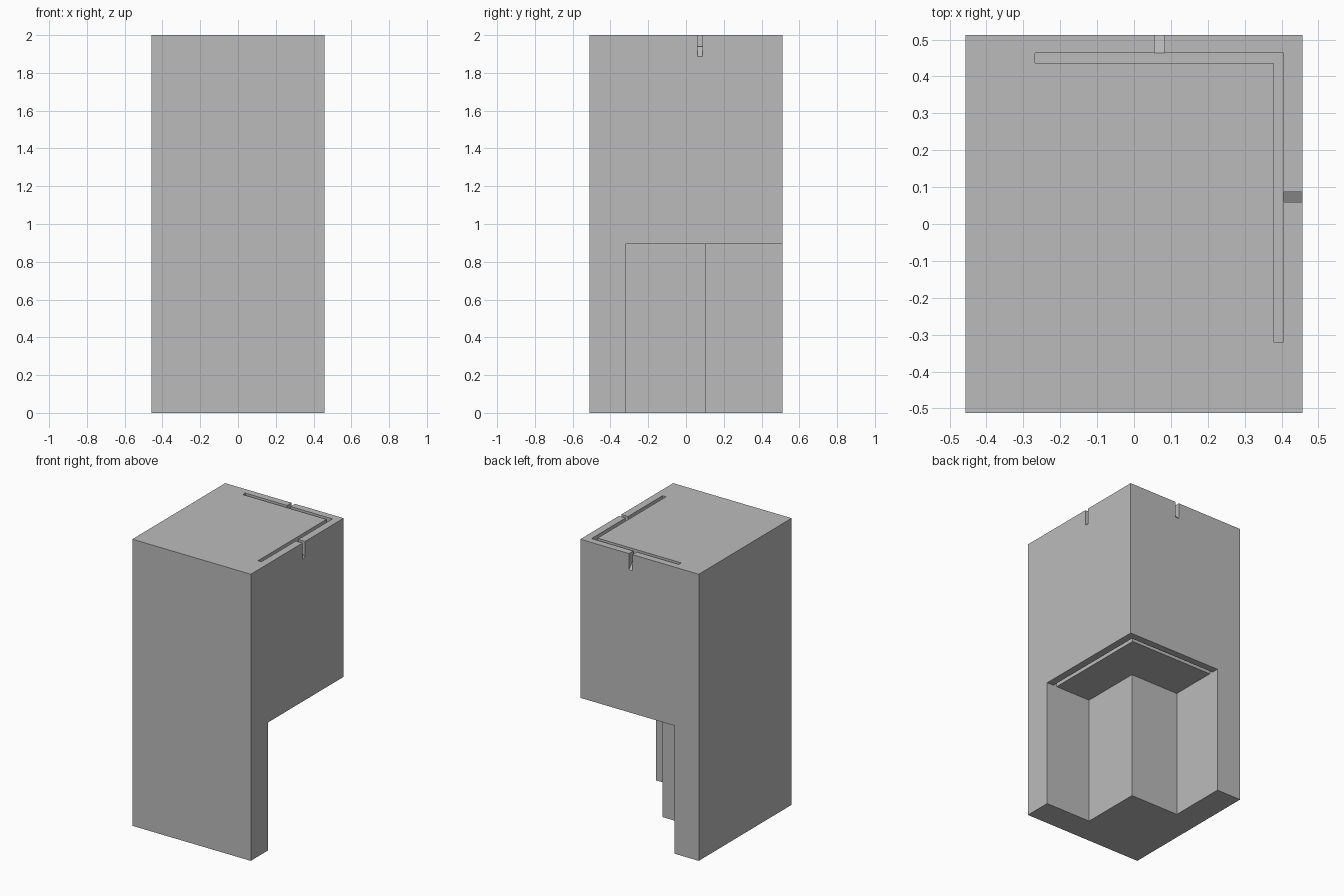
import bpy
import bmesh

cube = bpy.data.objects.get("Cube")
if cube:
    bpy.data.objects.remove(cube, do_unlink=True)

GREY = (0.5, 0.5, 0.5, 1)
grey = bpy.data.materials.new("plain grey")
grey.use_nodes = True
grey.diffuse_color = GREY
grey.node_tree.nodes["Principled BSDF"].inputs["Base Color"].default_value = GREY

X, Y, TOP = 0.457, 0.512, 2.0      # half width, half depth, height
NX, NY = -0.268, -0.32             # inner limits of the recess and grooves
CEIL = 0.893                       # underside of the overhang
GX, GY, GW = 0.405, 0.463, 0.027   # outer lines and width of the grooves
OUT = 0.1                          # overshoot of the cutters


def prism(name, outline, axis, lo, hi):
    """Extrude a closed outline along x, y or z."""
    place = {"x": lambda a, b, c: (c, a, b),
             "y": lambda a, b, c: (a, c, b),
             "z": lambda a, b, c: (a, b, c)}[axis]
    bm = bmesh.new()
    face = bm.faces.new([bm.verts.new(place(a, b, lo)) for a, b in outline])
    grown = bmesh.ops.extrude_face_region(bm, geom=[face])
    moved = [v for v in grown["geom"] if isinstance(v, bmesh.types.BMVert)]
    bmesh.ops.translate(bm, verts=moved, vec=place(0, 0, hi - lo))
    bmesh.ops.recalc_face_normals(bm, faces=bm.faces)
    mesh = bpy.data.meshes.new(name)
    bm.to_mesh(mesh)
    bm.free()
    mesh.materials.append(grey)
    obj = bpy.data.objects.new(name, mesh)
    bpy.context.collection.objects.link(obj)
    return obj


# Main block
block = prism("block", [(-X, -Y), (X, -Y), (X, Y), (-X, Y)], "z", 0, TOP)

# Stepped recess under the overhanging corner
step = 0.107
recess = [(X + OUT, NY), (X + OUT, Y + OUT), (NX, Y + OUT),
          (NX, step), (step, step), (step, NY)]
cutters = [prism("recess_cutter", recess, "z", -OUT, CEIL)]

# Matching corner grooves in the top and in the underside of the overhang
groove = [(GX, NY), (GX, GY), (NX, GY),
          (NX, GY - GW), (GX - GW, GY - GW), (GX - GW, NY)]
DEPTH = 0.06
cutters.append(prism("top_groove_cutter", groove, "z", TOP - DEPTH, TOP + OUT))
cutters.append(prism("under_groove_cutter", groove, "z", CEIL - OUT, CEIL + DEPTH))


# Drain notches with floors sloping down to the outer faces
def notch_outline(inner, outer):
    floor, low = TOP - DEPTH, TOP - 0.112
    slope = (low - floor) / (outer - inner)
    back = inner - GW / 2
    return [(back, TOP + OUT), (back, floor), (inner, floor),
            (outer + OUT, low + slope * OUT), (outer + OUT, TOP + OUT)]


cutters.append(prism("side_notch_cutter", notch_outline(GX, X), "y", 0.06, 0.087))
cutters.append(prism("back_notch_cutter", notch_outline(GY, Y), "x", 0.055, 0.082))

# Cut everything out of the block
for cutter in cutters:
    cutter.hide_render = True
    cutter.hide_viewport = True
    cutter.display_type = 'WIRE'
    cut = block.modifiers.new(cutter.name, 'BOOLEAN')
    cut.operation = 'DIFFERENCE'
    cut.solver = 'EXACT'
    cut.object = cutter
